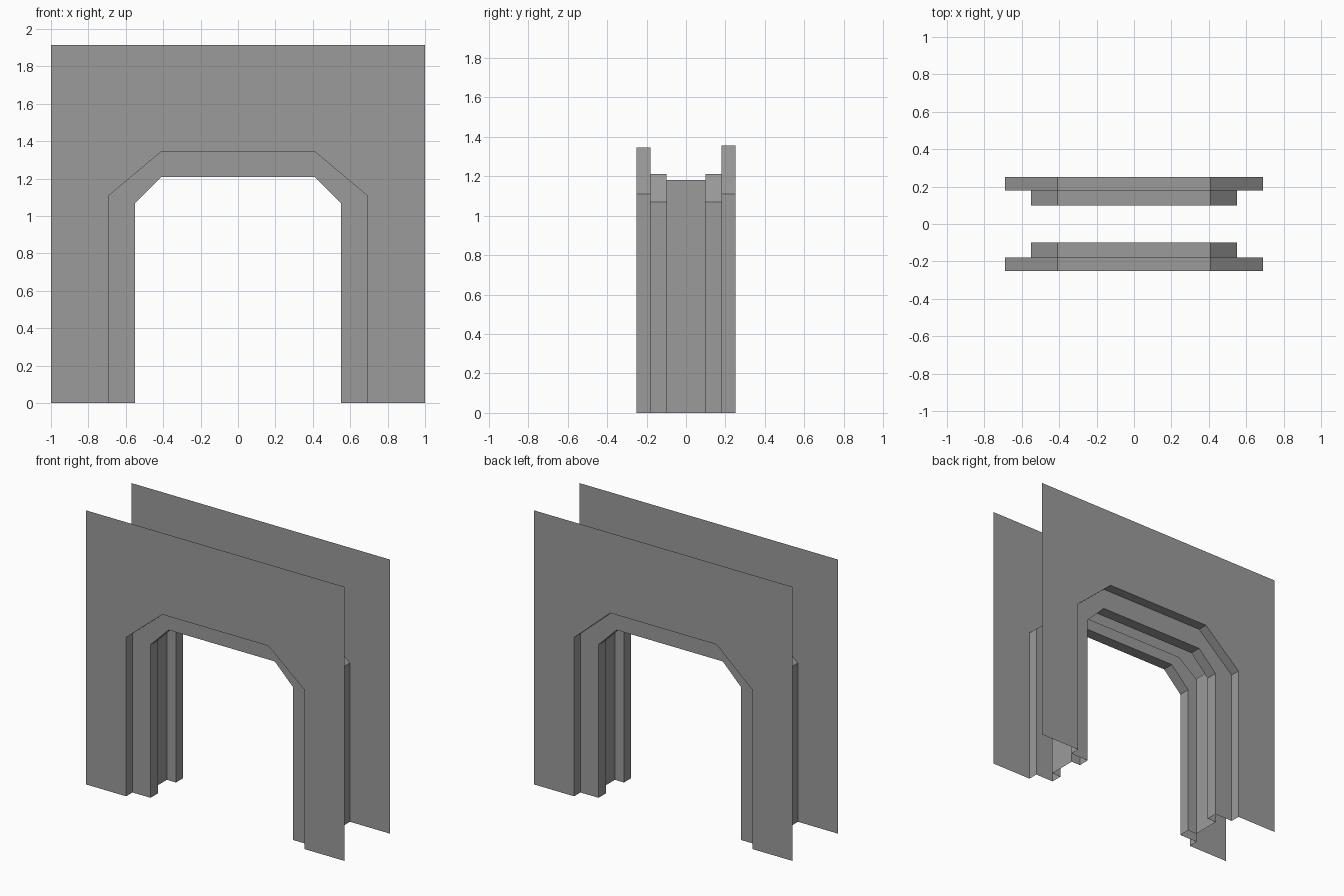
import bpy, bmesh

if "Cube" in bpy.data.objects:
    bpy.data.objects.remove(bpy.data.objects["Cube"])

grey = bpy.data.materials.new("plain grey")
grey.diffuse_color = (0.33, 0.33, 0.33, 1)
grey.use_nodes = True
grey.node_tree.nodes["Principled BSDF"].inputs["Base Color"].default_value = grey.diffuse_color


def arch(foot, shoulder, top_x, top):
    """Six-point arch outline, left foot to right foot."""
    half = [(-foot, 0), (-foot, shoulder), (-top_x, top)]
    return half + [(-x, z) for x, z in reversed(half)]


def strip(name, a, ya, b, yb, flip=False):
    """Band of flat faces joining outline a at depth ya to outline b at depth yb."""
    bm = bmesh.new()
    va = [bm.verts.new((x, ya, z)) for x, z in a]
    vb = [bm.verts.new((x, yb, z)) for x, z in b]
    for i in range(len(a) - 1):
        f = [va[i], vb[i], vb[i + 1], va[i + 1]]
        bm.faces.new(f[::-1] if flip else f)
    me = bpy.data.meshes.new(name)
    bm.to_mesh(me)
    bm.free()
    me.materials.append(grey)
    ob = bpy.data.objects.new(name, me)
    bpy.context.collection.objects.link(ob)


outer = arch(1.0, 1.11, 1.0, 1.915)
inner = arch(0.55, 1.07, 0.41, 1.21)
slot = arch(0.62, 1.18, 0.47, 1.29)

# Each side: wall panel, outer reveal, trim ledge, inner reveal, slot cheek
for side, s, top in (("front", -1, 1.345), ("back", 1, 1.355)):
    opening = arch(0.69, 1.11, 0.41, top)
    flip = s > 0
    strip(side + "_wall", outer, s * 0.25, opening, s * 0.25, flip)
    strip(side + "_outer_reveal", opening, s * 0.25, opening, s * 0.18, flip)
    strip(side + "_trim", opening, s * 0.18, inner, s * 0.18, flip)
    strip(side + "_inner_reveal", inner, s * 0.18, inner, s * 0.10, flip)
    strip(side + "_slot_cheek", inner, s * 0.10, slot, s * 0.10, flip)

# Upright backs of the door slot (the slot stays open at the top)
strip("slot_back_left", slot[:2], -0.10, slot[:2], 0.10)
strip("slot_back_right", slot[-2:], -0.10, slot[-2:], 0.10)
